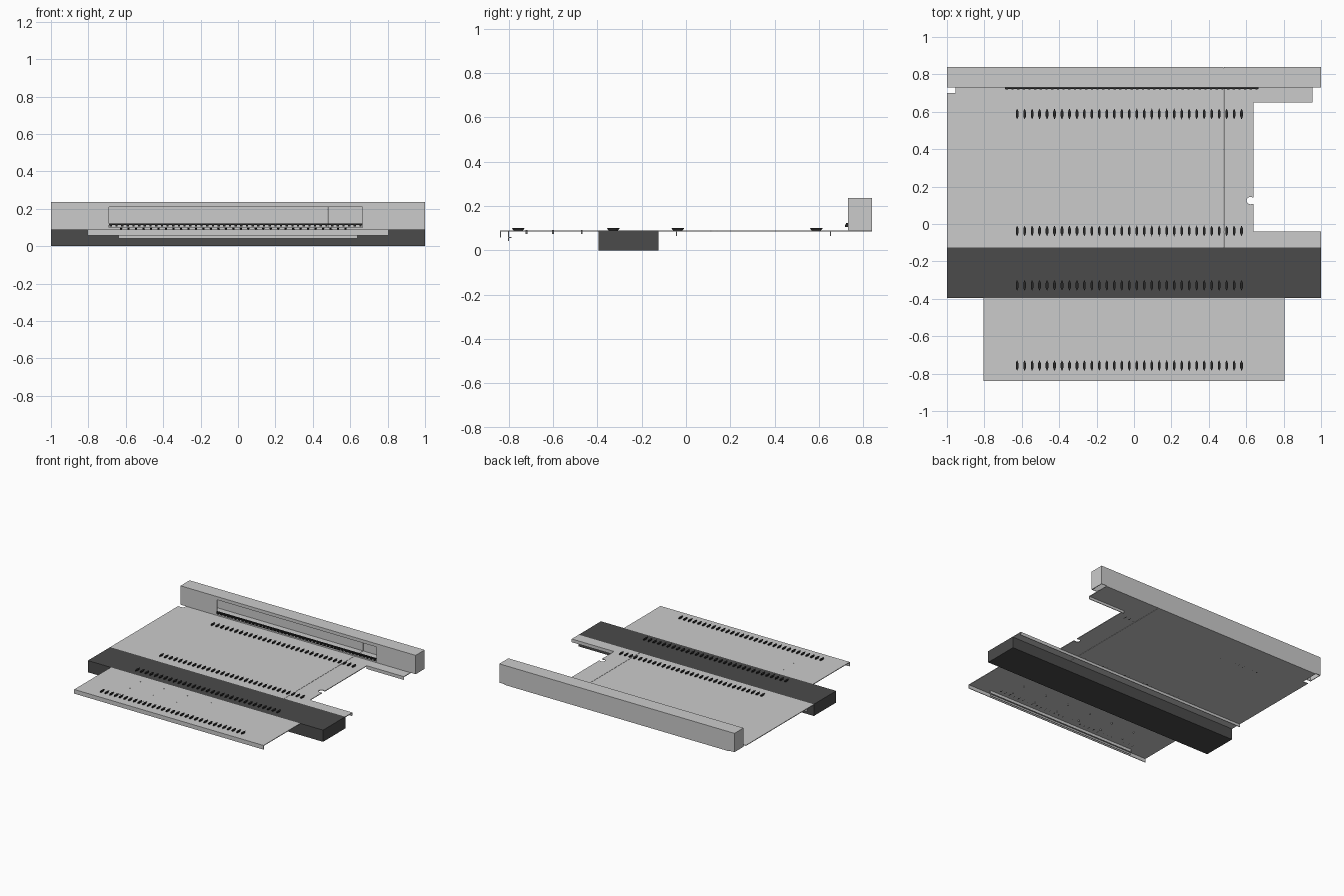
import bpy, bmesh, math

if "Cube" in bpy.data.objects:
    bpy.data.objects.remove(bpy.data.objects["Cube"])

T = 0.005          # sheet thickness
TOP = 0.09         # top of the deck


def material(name, rgb):
    m = bpy.data.materials.new(name)
    m.diffuse_color = (*rgb, 1)
    m.use_nodes = True
    m.node_tree.nodes["Principled BSDF"].inputs["Base Color"].default_value = m.diffuse_color
    return m


dark = material("dark_grey", (0.07, 0.07, 0.07))
black = material("vent_black", (0.02, 0.02, 0.02))


def finish(name, bm, mat=None):
    bmesh.ops.recalc_face_normals(bm, faces=bm.faces)
    me = bpy.data.meshes.new(name)
    bm.to_mesh(me)
    bm.free()
    ob = bpy.data.objects.new(name, me)
    bpy.context.collection.objects.link(ob)
    if mat:
        me.materials.append(mat)
    return ob


def add_box(bm, x0, x1, y0, y1, z0, z1):
    vs = bmesh.ops.create_cube(bm, size=1)["verts"]
    for v in vs:
        v.co.x = x0 if v.co.x < 0 else x1
        v.co.y = y0 if v.co.y < 0 else y1
        v.co.z = z0 if v.co.z < 0 else z1


def boxes(name, specs, mat=None):
    bm = bmesh.new()
    for s in specs:
        add_box(bm, *s)
    return finish(name, bm, mat)


def sheet(name, pts):
    bm = bmesh.new()
    f = bm.faces.new([bm.verts.new((x, y, TOP - T)) for x, y in pts])
    r = bmesh.ops.extrude_face_region(bm, geom=[f])
    for v in r["geom"]:
        if isinstance(v, bmesh.types.BMVert):
            v.co.z = TOP
    return finish(name, bm)


# Main deck in two sheets, joined at a seam
seam = 0.48
sheet("deck_main", [(-1, -0.125), (seam - 0.001, -0.125), (seam - 0.001, 0.84),
                    (-0.955, 0.84), (-0.955, 0.70), (-1, 0.70)])
notch = [(0.622 + 0.02 * math.cos(a), 0.125 + 0.02 * math.sin(a))
         for a in [math.radians(300 - 240 * i / 10) for i in range(11)]]
sheet("deck_side", [(seam + 0.001, -0.125), (1, -0.125), (1, -0.04), (0.64, -0.04),
                    (0.64, 0.108)] + notch +
      [(0.64, 0.142), (0.64, 0.65), (0.955, 0.65), (0.955, 0.84), (seam + 0.001, 0.84)])

# Downturned stiffening flanges
boxes("deck_flanges", [(-1, 1, -0.045, -0.04, 0.065, TOP - T),
                       (0.64, 0.955, 0.65, 0.655, 0.065, TOP - T)])

# Dark crossbeam
boxes("crossbeam", [(-1, 1, -0.395, -0.125, 0, TOP)], dark)

# Front panel with folded lip
boxes("front_panel", [(-0.805, 0.805, -0.84, -0.395, TOP - T, TOP),
                      (-0.805, 0.805, -0.84, -0.835, 0.058, TOP - T)])
boxes("front_lip", [(-0.64, 0.64, -0.803, -0.798, 0.042, TOP - T),
                    (-0.64, 0.64, -0.798, -0.788, 0.055, 0.059)])

# Small studs in the front panel
bm = bmesh.new()
for y in (-0.72, -0.60, -0.47):
    for i in range(6):
        r = bmesh.ops.create_cone(bm, cap_ends=True, segments=8, radius1=0.004,
                                  radius2=0.004, depth=0.017)
        bmesh.ops.translate(bm, verts=r["verts"], vec=(-0.5 + 0.2 * i, y, 0.083))
finish("panel_studs", bm)

# Vent slots: lens-shaped raised louvers in four rows
bm = bmesh.new()
for y in (0.588, -0.037, -0.328, -0.757):
    for i in range(31):
        x = -0.625 + 0.04 * i
        rings = []
        for z, ly, lx in ((TOP - T, 0.018, 0.004), (TOP + 0.010, 0.029, 0.007)):
            rings.append([bm.verts.new((x + lx * sx, y + ly * sy, z)) for sx, sy in
                          ((0, -1), (1, -0.45), (1, 0.45), (0, 1), (-1, 0.45), (-1, -0.45))])
        a, b = rings
        bm.faces.new(a[::-1])
        bm.faces.new(b)
        for k in range(6):
            n = (k + 1) % 6
            bm.faces.new((a[k], a[n], b[n], b[k]))
finish("vent_louvers", bm, black)

# Hollow rear duct with a wide front opening
H, Y0, Y1 = 0.235, 0.73, 0.84
X0, X1 = -0.69, 0.665
E = 0.94
boxes("duct_back", [(-E, seam - 0.001, Y1 - T, Y1, TOP, H),
                    (seam + 0.001, E, Y1 - T, Y1, TOP, H)])
boxes("duct_top", [(-E, E, Y0, Y1 - T, H - T, H)])
boxes("duct_front", [(-E, X0, Y0, Y0 + T, TOP, H - T), (X1, E, Y0, Y0 + T, TOP, H - T),
                     (X0, X1, Y0, Y0 + T, 0.21, H - T), (X0, X1, Y0, Y0 + T, TOP, 0.10)])

# End caps of the duct
for side, s in (("left", -1), ("right", 1)):
    def span(a, b):
        return (min(s * a, s * b), max(s * a, s * b))
    boxes(side + "_duct_cap", [(*span(1 - T, 1), Y0, Y1, TOP, H),
                               (*span(E, 1 - T), Y0, Y0 + T, TOP, H),
                               (*span(E, 1 - T), Y1 - T, Y1, TOP, H),
                               (*span(E, 1 - T), Y0 + T, Y1 - T, H - T, H)])

# Toothed strip along the bottom of the opening
specs = [(X0, X1, 0.722, Y0 + T, 0.112, 0.122)]
n = 45
for i in range(n):
    x = X0 + 0.01 + (X1 - X0 - 0.02) * i / (n - 1)
    specs.append((x - 0.006, x + 0.006, 0.718, Y0, 0.106, 0.116))
boxes("toothed_strip", specs, black)
